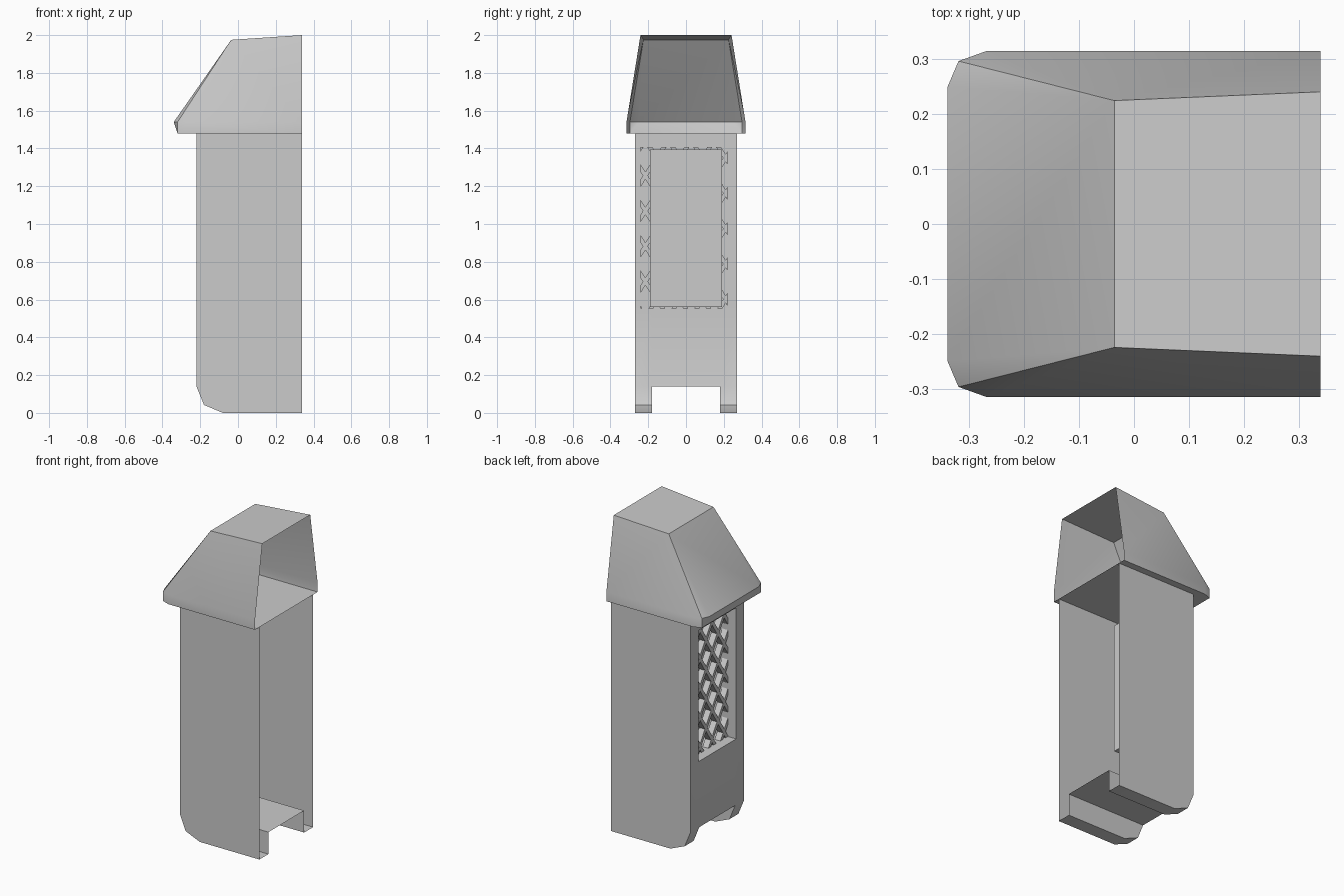
import bpy, bmesh, math
from mathutils import Matrix, Vector

if "Cube" in bpy.data.objects:
    bpy.data.objects.remove(bpy.data.objects["Cube"], do_unlink=True)

grey = bpy.data.materials.new("plain_grey")
grey.use_nodes = True
colour = (0.6, 0.6, 0.6, 1)
grey.diffuse_color = colour
grey.node_tree.nodes["Principled BSDF"].inputs["Base Color"].default_value = colour


def face(bm, *pts):
    bm.faces.new([bm.verts.new(p) for p in pts])


def finish(bm, name, smooth=True):
    bmesh.ops.remove_doubles(bm, verts=bm.verts, dist=0.0005)
    bmesh.ops.recalc_face_normals(bm, faces=bm.faces)
    mesh = bpy.data.meshes.new(name)
    bm.to_mesh(mesh)
    bm.free()
    mesh.materials.append(grey)
    ob = bpy.data.objects.new(name, mesh)
    bpy.context.collection.objects.link(ob)
    if smooth:
        bpy.ops.object.select_all(action="DESELECT")
        ob.select_set(True)
        bpy.context.view_layer.objects.active = ob
        bpy.ops.object.shade_smooth_by_angle(angle=math.radians(30))
    return ob


OPEN, WALL, PANEL = 0.34, -0.22, -0.01        # x of open end, end wall, recess panel
SIDE, FOOT, WIN = 0.27, 0.18, 0.19            # half widths
ARCH, EAVE, SILL, HEAD = 0.14, 1.48, 0.56, 1.395

# Body shell, open at one end, with a passage between two feet
bm = bmesh.new()
foot = [(OPEN, 0), (-0.08, 0), (-0.18, 0.042), (WALL, ARCH)]
for s in (-1, 1):
    outer, inner = s * SIDE, s * FOOT
    face(bm, *[(x, outer, z) for x, z in foot + [(WALL, EAVE), (OPEN, EAVE)]])
    face(bm, *[(x, inner, z) for x, z in foot + [(OPEN, ARCH)]])
    for (xa, za), (xb, zb) in zip(foot, foot[1:]):
        face(bm, (xa, inner, za), (xa, outer, za), (xb, outer, zb), (xb, inner, zb))
face(bm, (OPEN, -FOOT, ARCH), (OPEN, FOOT, ARCH), (WALL, FOOT, ARCH), (WALL, -FOOT, ARCH))

# End wall around the window
for y0, y1, z0, z1 in ((-SIDE, -FOOT, ARCH, SILL), (-FOOT, FOOT, ARCH, SILL),
                       (FOOT, SIDE, ARCH, SILL), (-SIDE, -WIN, SILL, HEAD),
                       (WIN, SIDE, SILL, HEAD), (-SIDE, SIDE, HEAD, EAVE)):
    face(bm, (WALL, y0, z0), (WALL, y1, z0), (WALL, y1, z1), (WALL, y0, z1))
finish(bm, "body_shell")

# Window recess: four sides and a back panel
bm = bmesh.new()
rim = [(-WIN, SILL), (WIN, SILL), (WIN, HEAD), (-WIN, HEAD)]
for (ya, za), (yb, zb) in zip(rim, rim[1:] + rim[:1]):
    face(bm, (WALL, ya, za), (WALL, yb, zb), (PANEL, yb, zb), (PANEL, ya, za))
face(bm, *[(PANEL, y, z) for y, z in rim])
finish(bm, "window_recess")

# Diagonal lattice, trimmed to a rectangle just beyond the recess
bm = bmesh.new()
slope, pitch, depth, width = 1.54, 0.187, 0.04, 0.022
for s in (-1, 1):
    for k in range(-5, 9):
        z = 0.695 + pitch * k + s * slope * 0.205
        place = (Matrix.Translation((-0.142, -0.01, z))
                 @ Matrix.Rotation(s * math.atan(slope), 4, "X")
                 @ Matrix.Diagonal((depth, 1.2, width, 1)))
        bmesh.ops.create_cube(bm, size=1, matrix=place)
for point, normal in (((0, -0.24, 0), (0, -1, 0)), ((0, 0.22, 0), (0, 1, 0)),
                      ((0, 0, 0.553), (0, 0, -1)), ((0, 0, 1.408), (0, 0, 1))):
    cut = bmesh.ops.bisect_plane(bm, geom=bm.verts[:] + bm.edges[:] + bm.faces[:],
                                 plane_co=Vector(point), plane_no=Vector(normal),
                                 clear_outer=True)
    edges = [e for e in cut["geom_cut"] if isinstance(e, bmesh.types.BMEdge)]
    bmesh.ops.holes_fill(bm, edges=edges, sides=8)
finish(bm, "window_lattice", smooth=False)

# Roof: hollow hood with a chamfered rim and a flat floor
bm = bmesh.new()
RIM = 1.54
nose = {}
for s in (-1, 1):
    low = [(OPEN, s * 0.315, EAVE), (-0.27, s * 0.315, EAVE), (-0.32, s * 0.297, EAVE)]
    high = [(x, y, RIM) for x, y, z in low]
    tip = (-0.34, s * 0.25, RIM)
    peak, ridge = (-0.036, s * 0.225, 1.975), (OPEN, s * 0.241, 2.0)
    for i in (0, 1):
        face(bm, low[i], low[i + 1], high[i + 1], high[i])
    face(bm, low[2], tip, high[2])
    face(bm, high[0], high[1], peak, ridge)
    face(bm, high[1], high[2], peak)
    face(bm, high[2], tip, peak)
    nose[s] = (low, tip, peak, ridge)
(low_a, tip_a, peak_a, ridge_a), (low_b, tip_b, peak_b, ridge_b) = nose[-1], nose[1]
face(bm, low_a[2], low_b[2], tip_b, tip_a)
face(bm, tip_a, tip_b, peak_b, peak_a)
face(bm, peak_a, peak_b, ridge_b, ridge_a)
face(bm, *(low_a + low_b[::-1]))
finish(bm, "roof_hood")
